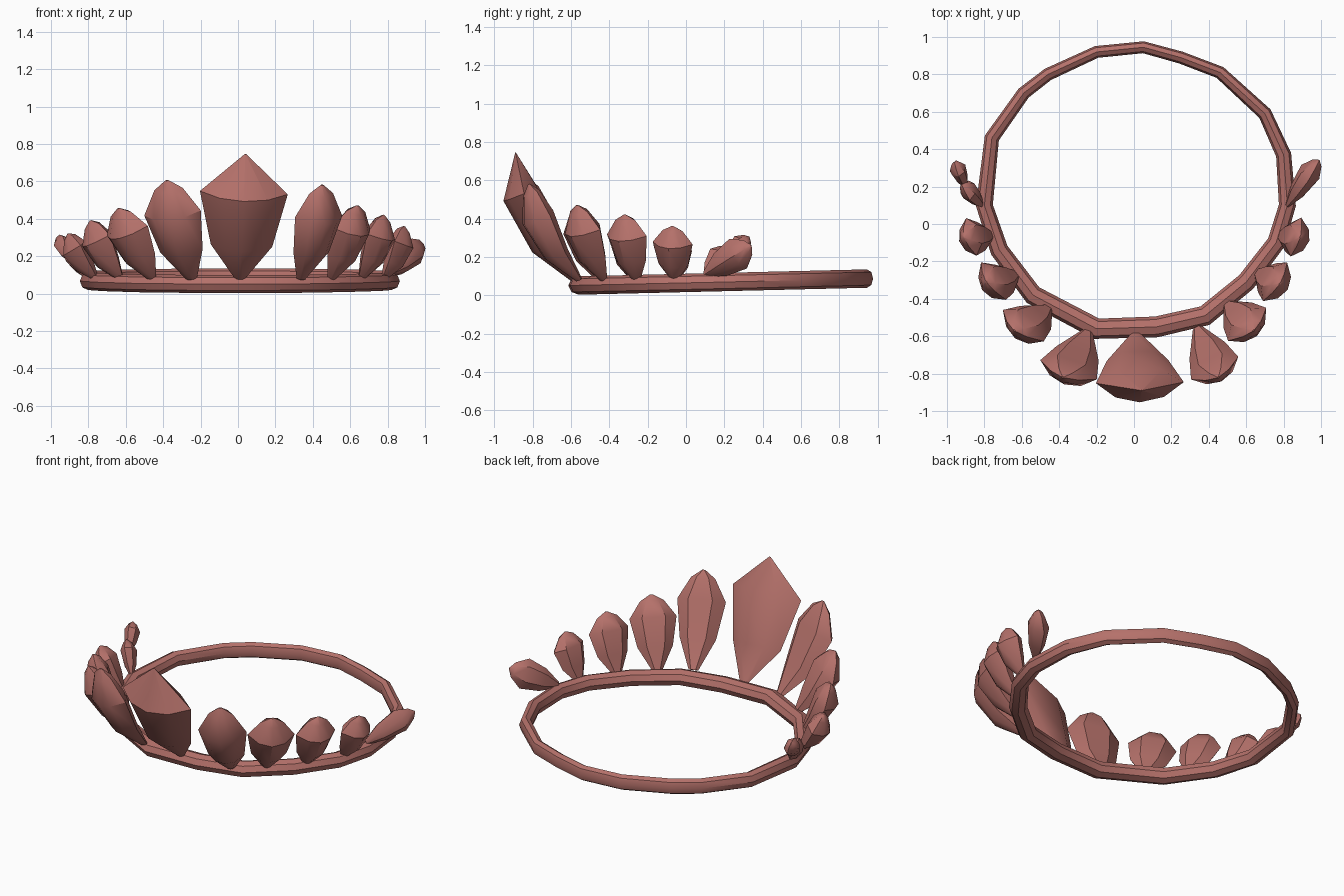
import bpy, bmesh, math
from mathutils import Vector

if "Cube" in bpy.data.objects:
    bpy.data.objects.remove(bpy.data.objects["Cube"])

rose = bpy.data.materials.new("dusty_rose")
rose.use_nodes = True
COLOUR = (0.46, 0.165, 0.145, 1)
rose.diffuse_color = COLOUR
rose.node_tree.nodes["Principled BSDF"].inputs["Base Color"].default_value = COLOUR


def loft(name, rings, closed=False, angle=35):
    """Skin a list of equal-sized point rings; cap the ends unless closed."""
    bm = bmesh.new()
    loops = [[bm.verts.new(p) for p in ring] for ring in rings]
    pairs = list(zip(loops, loops[1:]))
    if closed:
        pairs.append((loops[-1], loops[0]))
    else:
        bm.faces.new(loops[0])
        bm.faces.new(loops[-1])
    n = len(loops[0])
    for a, b in pairs:
        for i in range(n):
            j = (i + 1) % n
            bm.faces.new((a[i], a[j], b[j], b[i]))
    bmesh.ops.recalc_face_normals(bm, faces=bm.faces)
    mesh = bpy.data.meshes.new(name)
    bm.to_mesh(mesh)
    bm.free()
    mesh.materials.append(rose)
    ob = bpy.data.objects.new(name, mesh)
    bpy.context.collection.objects.link(ob)
    bpy.ops.object.select_all(action='DESELECT')
    ob.select_set(True)
    bpy.context.view_layer.objects.active = ob
    bpy.ops.object.shade_smooth_by_angle(angle=math.radians(angle))
    return ob


# Head band: an uneven hoop, thicker at the front and rising to the back
path = [(0.05, 0.945), (0.25, 0.89), (0.46, 0.81), (0.7, 0.59), (0.8, 0.37),
        (0.82, 0.1), (0.76, -0.1), (0.6, -0.31), (0.38, -0.49), (0.12, -0.55),
        (-0.2, -0.56), (-0.54, -0.38), (-0.72, -0.14), (-0.8, 0.1),
        (-0.76, 0.46), (-0.59, 0.7), (-0.46, 0.8), (-0.2, 0.92)]
band = []
for i, (x, y) in enumerate(path):
    before, after = Vector(path[i - 1]), Vector(path[(i + 1) % len(path)])
    along = (after - before).normalized()
    out = Vector((-along.y, along.x, 0))
    centre = Vector((x, y, 0.05 + (y + 0.6) * 0.024))
    wide = 0.047 - 0.016 * y
    band.append([centre + out * wide * math.cos(a) + Vector((0, 0, 0.048 * math.sin(a)))
                 for a in (k * math.tau / 8 for k in range(8))])
loft("head_band", band, closed=True)

# Crystal cross-section: ridge outside, flat inside
SECTION = [(1, -.15), (.55, .7), (0, 1), (-.55, .7), (-1, -.15), (-.5, -.9), (.5, -.9)]
POINTED = [(0, .12), (.3, .7), (.72, 1), (1, .02)]
BLUNT = [(0, .2), (.32, .75), (.7, 1), (.92, .5), (1, .06)]


def crystal(name, base, tip, width, depth, bulge, profile=BLUNT):
    base, tip = Vector(base), Vector(tip)
    axis = (tip - base).normalized()
    out = Vector((base.x, base.y - 0.15, 0)).normalized()
    front = (out - axis * out.dot(axis)).normalized()
    side = axis.cross(front)
    rings = []
    for t, s in profile:
        centre = base.lerp(tip, t) + front * bulge * math.sin(math.pi * t)
        rings.append([centre + side * u * s * width + front * v * s * depth
                      for u, v in SECTION])
    loft(name, rings)


crystal("centre_crystal", (0.01, -.59, .08), (.04, -.89, .745), .235, .1, .08, POINTED)

# Left side, front to back
crystal("left_crystal_1", (.34, -.56, .08), (.45, -.82, .58), .14, .08, .06)
crystal("left_crystal_2", (.5, -.43, .08), (.64, -.57, .47), .135, .08, .03)
crystal("left_crystal_3", (.66, -.26, .08), (.78, -.32, .42), .122, .075, .03)
crystal("left_crystal_4", (.78, -.06, .08), (.89, -.07, .36), .108, .07, .025)
crystal("left_crystal_5", (.82, .1, .11), (.99, .34, .26), .09, .06, .0)

# Right side, front to back
crystal("right_crystal_1", (-.25, -.58, .08), (-.38, -.82, .605), .16, .08, .06)
crystal("right_crystal_2", (-.46, -.45, .08), (-.64, -.57, .455), .14, .08, .03)
crystal("right_crystal_3", (-.63, -.27, .08), (-.79, -.31, .39), .122, .075, .03)
crystal("right_crystal_4", (-.76, -.06, .08), (-.91, -.07, .32), .105, .07, .02)
crystal("right_crystal_5", (-.81, .1, .09), (-.92, .21, .25), .065, .045, .0)
crystal("right_crystal_6", (-.9, .2, .18), (-.96, .33, .305), .055, .045, .0)
